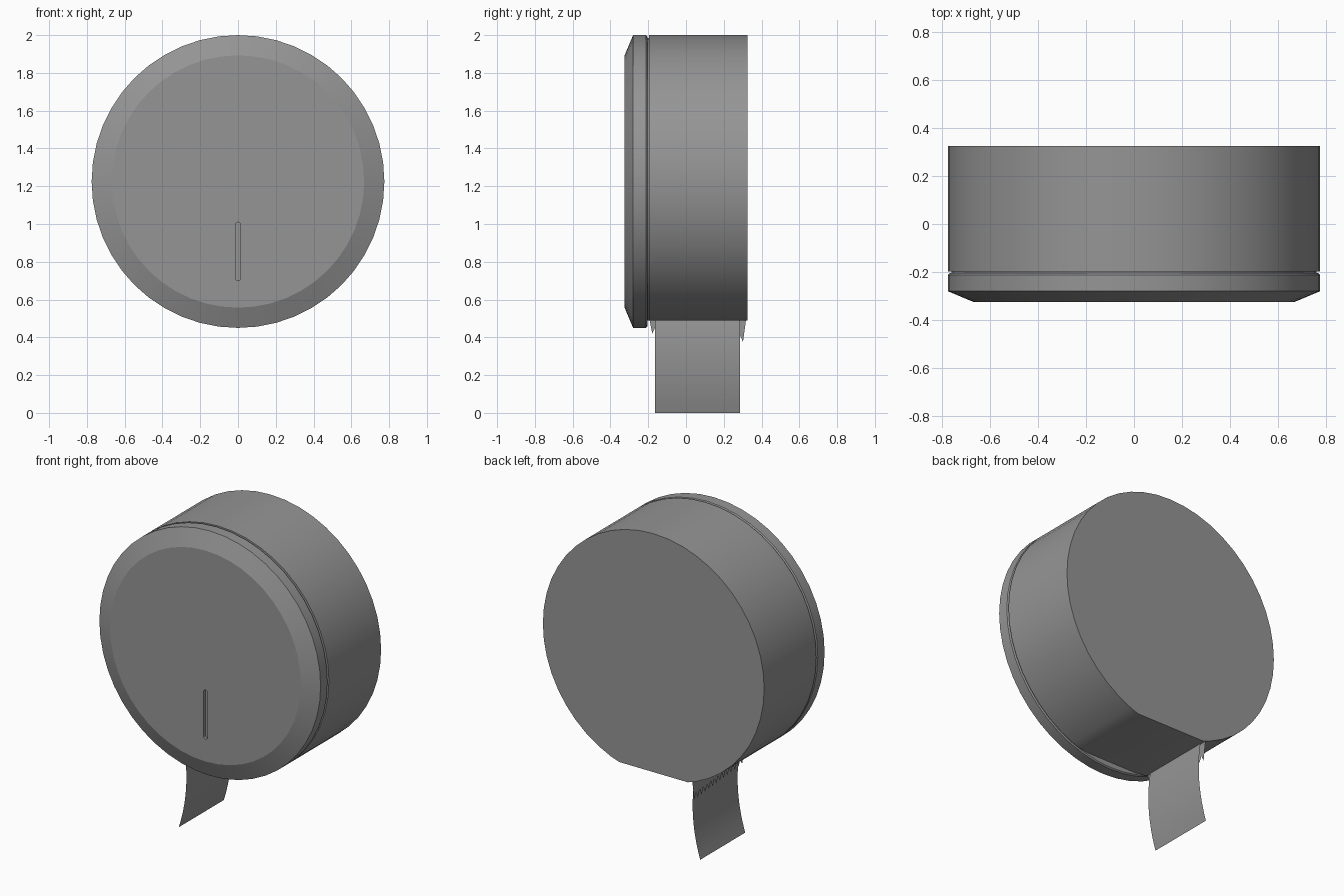
import bpy, bmesh, math
from mathutils import Vector

cube = bpy.data.objects.get("Cube")
if cube:
    bpy.data.objects.remove(cube)

CENTRE_Z, RADIUS, SEGMENTS = 1.225, 0.775, 48

grey = bpy.data.materials.new("grey_plastic")
grey.use_nodes = True
GREY = (0.3, 0.3, 0.3, 1)
grey.diffuse_color = GREY
grey.node_tree.nodes["Principled BSDF"].inputs["Base Color"].default_value = GREY


def finish(bm, name, smooth=None):
    bmesh.ops.recalc_face_normals(bm, faces=bm.faces)
    mesh = bpy.data.meshes.new(name)
    bm.to_mesh(mesh)
    bm.free()
    mesh.materials.append(grey)
    obj = bpy.data.objects.new(name, mesh)
    bpy.context.collection.objects.link(obj)
    if smooth:
        bpy.ops.object.select_all(action="DESELECT")
        obj.select_set(True)
        bpy.context.view_layer.objects.active = obj
        bpy.ops.object.shade_smooth_by_angle(angle=math.radians(smooth))
    return obj


def lathe(profile):
    """Closed drum around the y axis from (y, radius) pairs."""
    bm = bmesh.new()
    rings = []
    for y, r in profile:
        angles = [2 * math.pi * i / SEGMENTS for i in range(SEGMENTS)]
        rings.append([bm.verts.new((r * math.sin(a), y, CENTRE_Z + r * math.cos(a)))
                      for a in angles])
    for a, b in zip(rings, rings[1:]):
        for i in range(SEGMENTS):
            j = (i + 1) % SEGMENTS
            bm.faces.new((a[i], a[j], b[j], b[i]))
    bm.faces.new(rings[0])
    bm.faces.new(rings[-1])
    return bm


# Drum body with a flat cut underneath and a narrow neck behind the cover
bm = lathe([(-0.215, 0.76), (-0.197, 0.76), (-0.197, RADIUS), (0.325, RADIUS)])
cut = bmesh.ops.bisect_plane(bm, geom=bm.verts[:] + bm.edges[:] + bm.faces[:],
                             plane_co=(0, 0, 0.49), plane_no=(0, 0, -1),
                             clear_outer=True)
rim = [e for e in cut["geom_cut"] if isinstance(e, bmesh.types.BMEdge)]
bmesh.ops.contextual_create(bm, geom=rim)
finish(bm, "drum_body", 20)

# Front cover with a chamfered rim
bm = lathe([(-0.325, 0.668), (-0.28, RADIUS), (-0.212, RADIUS), (-0.205, 0.768)])
cover = finish(bm, "front_cover", 20)

# Level window: rounded slot cut into the cover
bm = bmesh.new()
outline = []
for mid_z, start in ((0.996, 0), (0.714, math.pi)):
    for i in range(7):
        a = start + math.pi * i / 6
        outline.append(bm.verts.new((0.014 * math.cos(a), -0.36,
                                     mid_z + 0.014 * math.sin(a))))
face = bm.faces.new(outline)
back = bmesh.ops.extrude_face_region(bm, geom=[face])["geom"]
bmesh.ops.translate(bm, vec=Vector((0, 0.055, 0)),
                    verts=[v for v in back if isinstance(v, bmesh.types.BMVert)])
slot = finish(bm, "slot_cutter")
slot.hide_render = True
slot.hide_set(True)
slot.display_type = "WIRE"
boolean = cover.modifiers.new("window_slot", "BOOLEAN")
boolean.operation = "DIFFERENCE"
boolean.solver = "EXACT"
boolean.object = slot

# Hanging paper sheet, gently curled
bm = bmesh.new()
STEPS = 14
rows = []
for i in range(STEPS + 1):
    z = 0.52 * i / STEPS
    x = -0.246 - 0.49 * (z - 0.33) ** 2
    rows.append([bm.verts.new((x, y, z)) for y in (-0.165, 0.285)])
for a, b in zip(rows, rows[1:]):
    bm.faces.new((a[0], a[1], b[1], b[0]))
finish(bm, "paper_sheet", 30)

# Serrated tear blade beside the paper
bm = bmesh.new()
TEETH, Y0, Y1, X = 14, -0.197, 0.32, -0.268
pitch = (Y1 - Y0) / TEETH
points = [(Y1, 0.51), (Y0, 0.51)]
for i in range(TEETH):
    tip = 0.42 - 0.045 * i / (TEETH - 1)
    points.append((Y0 + (i + 0.5) * pitch, tip))
    if i < TEETH - 1:
        points.append((Y0 + (i + 1) * pitch, tip + 0.04))
bm.faces.new([bm.verts.new((X, y, z)) for y, z in points])
finish(bm, "tear_blade")
